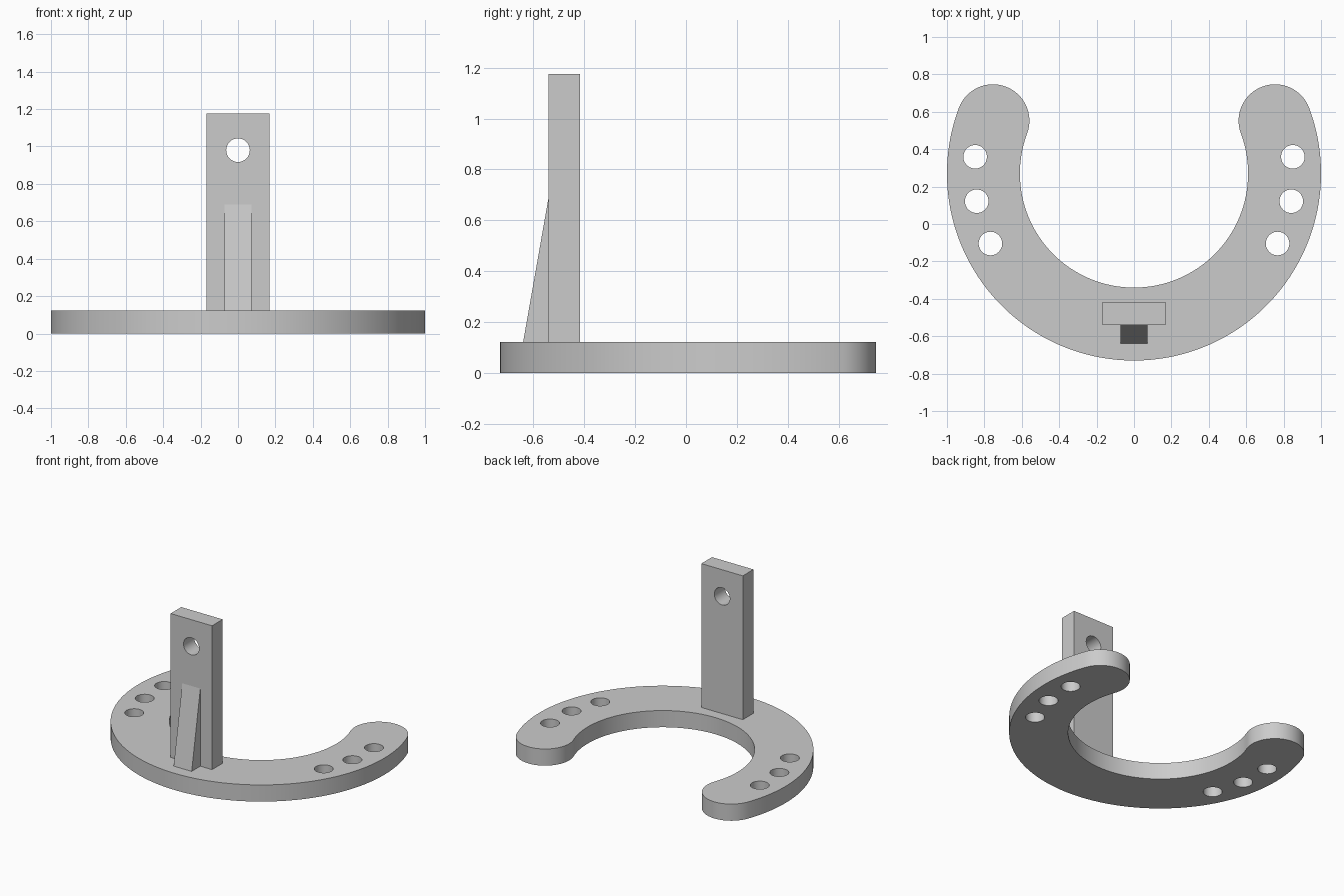
import bpy
import bmesh
from math import cos, sin, radians
from mathutils import Matrix, Vector

if "Cube" in bpy.data.objects:
    bpy.data.objects.remove(bpy.data.objects["Cube"], do_unlink=True)

grey = bpy.data.materials.new("mid_grey")
grey.use_nodes = True
grey.diffuse_color = (0.6, 0.6, 0.6, 1)
grey.node_tree.nodes["Principled BSDF"].inputs["Base Color"].default_value = grey.diffuse_color

CENTRE = Vector((0, 0.27, 0))
OUTER, INNER = 1.0, 0.61
MID, CAP = (OUTER + INNER) / 2, (OUTER - INNER) / 2
TIP = 20.5
THICK = 0.122
HOLE = 0.063


def arc(centre, radius, start, end, steps):
    """Points along an arc, angles in degrees."""
    angles = [radians(start + (end - start) * i / steps) for i in range(steps + 1)]
    return [centre + Vector((cos(a), sin(a), 0)) * radius for a in angles]


def prism(name, points, direction):
    """Extrude a flat outline into a closed solid."""
    bm = bmesh.new()
    face = bm.faces.new([bm.verts.new(p) for p in points])
    made = bmesh.ops.extrude_face_region(bm, geom=[face], use_keep_orig=True)["geom"]
    verts = [g for g in made if isinstance(g, bmesh.types.BMVert)]
    bmesh.ops.translate(bm, verts=verts, vec=direction)
    bmesh.ops.recalc_face_normals(bm, faces=bm.faces)
    mesh = bpy.data.meshes.new(name)
    bm.to_mesh(mesh)
    bm.free()
    mesh.materials.append(grey)
    obj = bpy.data.objects.new(name, mesh)
    bpy.context.collection.objects.link(obj)
    return obj


def activate(obj):
    bpy.ops.object.select_all(action='DESELECT')
    obj.select_set(True)
    bpy.context.view_layer.objects.active = obj


def drill(obj, positions, rotation=Matrix()):
    """Cut round holes through a part, then discard the cutter."""
    bm = bmesh.new()
    for p in positions:
        bmesh.ops.create_cone(bm, cap_ends=True, segments=48, radius1=HOLE, radius2=HOLE,
                              depth=0.5, matrix=Matrix.Translation(p) @ rotation)
    mesh = bpy.data.meshes.new("hole_cutter")
    bm.to_mesh(mesh)
    bm.free()
    mesh.materials.append(grey)
    cutter = bpy.data.objects.new("hole_cutter", mesh)
    cutter.hide_render = True
    bpy.context.collection.objects.link(cutter)
    mod = obj.modifiers.new("holes", 'BOOLEAN')
    mod.operation, mod.solver, mod.object = 'DIFFERENCE', 'EXACT', cutter
    activate(obj)
    bpy.ops.object.modifier_apply(modifier=mod.name)
    bpy.data.objects.remove(cutter, do_unlink=True)
    bpy.ops.object.shade_smooth_by_angle(angle=radians(30))


# Horseshoe base: outer arc, rounded tip, inner arc, rounded tip
right_tip, left_tip = [arc(CENTRE, MID, a, a, 1)[0] for a in (TIP, 180 - TIP)]
outline = arc(CENTRE, OUTER, -180 - TIP, TIP, 110)
outline += arc(right_tip, CAP, TIP, TIP + 180, 32)[1:]
outline += arc(CENTRE, INNER, TIP, -180 - TIP, 110)[1:]
outline += arc(left_tip, CAP, -TIP, 180 - TIP, 32)[1:-1]
base = prism("horseshoe_base", outline, (0, 0, THICK))

# Three mounting holes on each side of the base
holes = [arc(CENTRE, 0.854, a, a, 1)[0] for t in (6, -10, -26) for a in (t, 180 - t)]
drill(base, holes)

# Upright plate with one bolt hole
W, FRONT, BACK, TOP = 0.168, -0.54, -0.417, 1.175
upright = prism("upright_plate", [Vector((x, FRONT, z)) for x, z in
                ((-W, THICK), (W, THICK), (W, TOP), (-W, TOP))], (0, BACK - FRONT, 0))
drill(upright, [Vector((0, FRONT, 0.98))], Matrix.Rotation(radians(90), 4, 'X'))

# Wedge brace in front of the upright
prism("wedge_brace", [Vector((-0.073, y, z)) for y, z in
      ((-0.64, THICK), (FRONT, THICK), (FRONT, 0.69))], (0.146, 0, 0))
